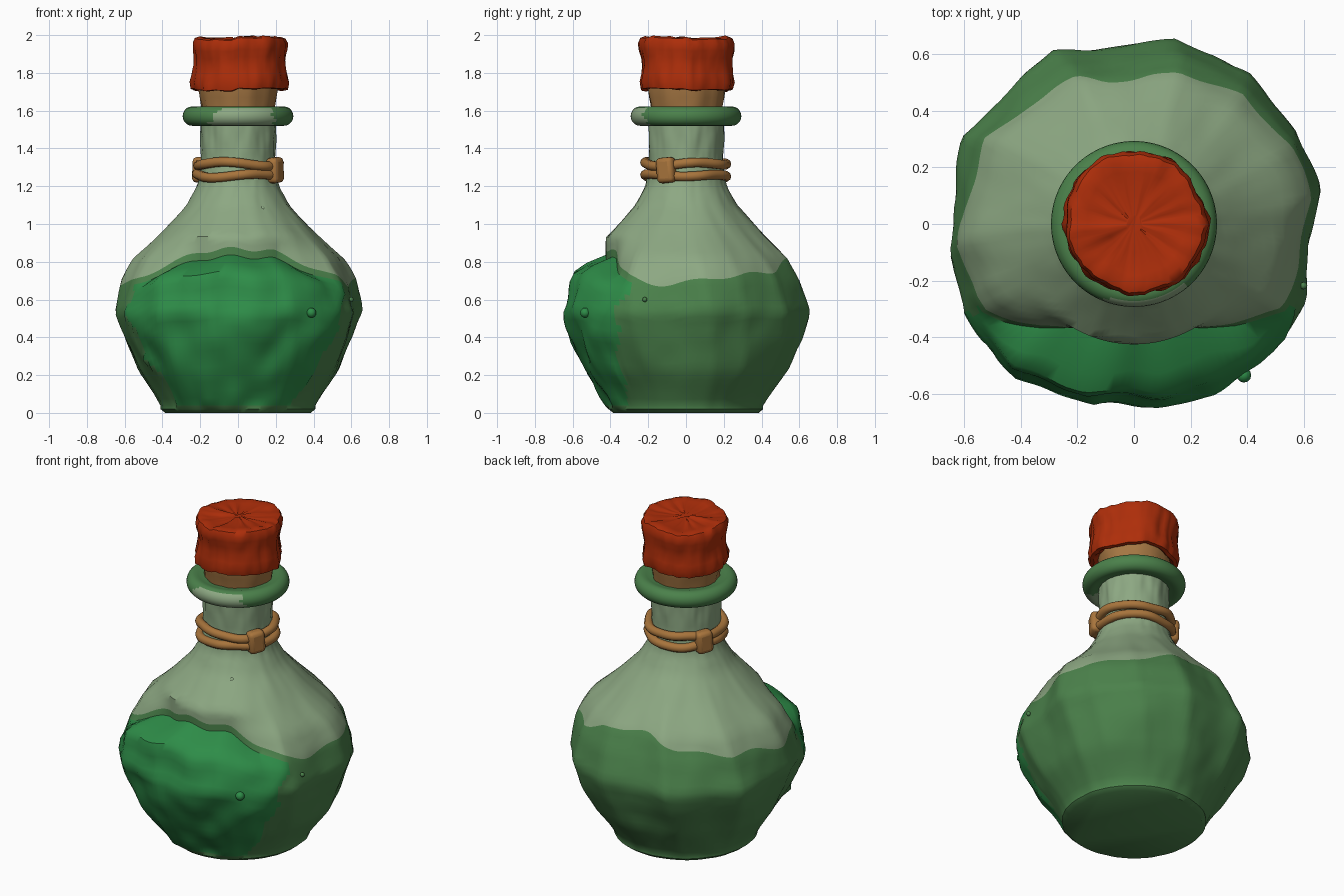
import bpy
import bmesh
import math
from math import sin, cos, radians, pi
from mathutils import Vector, noise

cube = bpy.data.objects.get("Cube")
if cube:
    bpy.data.objects.remove(cube, do_unlink=True)


def material(name, rgb):
    m = bpy.data.materials.new(name)
    m.use_nodes = True
    m.diffuse_color = (*rgb, 1)
    m.node_tree.nodes["Principled BSDF"].inputs["Base Color"].default_value = (*rgb, 1)
    return m


PALE = material("pale glass", (0.265, 0.39, 0.225))
GREEN = material("green glass", (0.07, 0.22, 0.07))
LIQUID = material("bright liquid", (0.027, 0.265, 0.065))
WAX = material("red wax", (0.42, 0.027, 0.003))
CORK = material("cork", (0.37, 0.18, 0.055))
ROPE = material("rope", (0.39, 0.175, 0.045))


def smooth(obj, angle=40):
    bpy.ops.object.select_all(action='DESELECT')
    obj.select_set(True)
    bpy.context.view_layer.objects.active = obj
    bpy.ops.object.shade_smooth_by_angle(angle=radians(angle))


def lathe(name, rows, segs, point, mats, rule=lambda i, a: 0):
    """Closed ring surface; point(angle, row) gives a location, rule gives a material slot."""
    bm = bmesh.new()
    angles = [2 * pi * j / segs for j in range(segs)]
    rings = [[bm.verts.new(point(a, i)) for a in angles] for i in range(rows)]
    for i in range(rows - 1):
        for j in range(segs):
            k = (j + 1) % segs
            f = bm.faces.new((rings[i][j], rings[i][k], rings[i + 1][k], rings[i + 1][j]))
            f.material_index = rule(i, angles[j])
    bm.faces.new(rings[0][::-1]).material_index = rule(0, 0)
    bm.faces.new(rings[-1]).material_index = rule(rows - 2, 0)
    mesh = bpy.data.meshes.new(name)
    bm.to_mesh(mesh)
    bm.free()
    obj = bpy.data.objects.new(name, mesh)
    bpy.context.collection.objects.link(obj)
    for m in mats:
        mesh.materials.append(m)
    smooth(obj)


def interp(profile, z):
    for (z0, r0), (z1, r1) in zip(profile, profile[1:]):
        if z <= z1:
            return r0 + (r1 - r0) * max(0, z - z0) / (z1 - z0)
    return profile[-1][1]


def lump(a, z, freq, seed=0):
    return noise.noise(Vector((cos(a) * freq, sin(a) * freq, z * freq * 1.5 + seed)))


# Bottle body: irregular many-sided belly blending into a round neck
BODY = [(0, .385), (.015, .41), (.04, .412), (.1, .45), (.22, .54), (.4, .63), (.53, .675),
        (.7, .62), (.82, .55), (.95, .415), (1.1, .272), (1.2, .215), (1.32, .195), (1.54, .2)]
CORNERS = [radians(d) for d in (11, 29, 53, 78, 115, 153, 189, 207, 232, 257, 296, 318, 334, 371)]
LOW, HIGH = 22, 24


def facet(a):
    a = (a - CORNERS[0]) % (2 * pi) + CORNERS[0]
    for c0, c1 in zip(CORNERS, CORNERS[1:]):
        if a <= c1:
            return cos((c1 - c0) / 2) / cos(a - (c0 + c1) / 2)
    return 1


def from_front(a):
    return math.degrees((a + pi / 2 + pi) % (2 * pi) - pi)


def fill_line(a):
    rise = .065 * max(0, -sin(a)) ** 3
    return .755 - .065 * cos(2 * a) + .018 * sin(5 * a) + .012 * sin(11 * a + 1) + rise


def in_patch(i, a):
    d = from_front(a) + 2 * sin(i * .9)
    return 2 <= i < LOW - 1 and -66 + (LOW - i) * .8 < d < 62 - (LOW - i) * .9


def body_point(a, i):
    if i < 2:
        z = (0, .02)[i]
    elif i <= LOW:
        z = .04 + (fill_line(a) - .04) * (i - 2) / (LOW - 2)
    else:
        z = fill_line(a) + (1.54 - fill_line(a)) * (i - LOW) / HIGH
    r = interp(BODY, z)
    belly = max(0, min(1, z / .3)) * max(0, min(1, (1.15 - z) / .4))
    r *= 1 + belly * (facet(a + .25 * (z - .53)) - 1)
    r += belly * .028 * lump(a, z, 2.2) + .004 * lump(a, z, 6, 4)
    # Upright step above the liquid, and rougher liquid surface
    front = max(0, min(1, (60 - abs(from_front(a))) / 30))
    if i >= LOW - 1:
        r += front * (min(r, .425) - r)
    elif in_patch(i, a):
        r += .008 + .03 * lump(a, z, 4, 9)
        if i == LOW - 2:
            r -= .04 * front
    # Shallow flutes under the lip
    r += .006 * sin(9 * a) * max(0, 1 - abs(z - 1.45) / .1)
    return r * cos(a), r * sin(a), z


lathe("bottle_body", LOW + HIGH + 1, 144, body_point, (PALE, GREEN, LIQUID),
      lambda i, a: 0 if i >= LOW else 2 if in_patch(i, a) else 1)

# Rolled lip with a worn pale area at the front
LIP_STEPS = 14


def lip_point(a, i):
    t = radians(-130 + 260 * i / LIP_STEPS)
    r = .245 + .048 * cos(t)
    if i in (0, LIP_STEPS):
        r = .19
    return r * cos(a), r * sin(a), 1.571 + .051 * sin(t)


lathe("bottle_lip", LIP_STEPS + 1, 80, lip_point, (GREEN, PALE),
      lambda i, a: int(i < 10 and -44 + i * 2.5 < from_front(a) + 3 * sin(i * 2) < 42 - i * .6))


# Cork and its wax cap
def lumpy_lathe(name, profile, segs, mat, rough, freq, wave=0):
    def point(a, i):
        r, z = profile[i]
        r += rough * min(1, r * 5) * (lump(a, z, freq) + .45 * lump(a, z, freq * 4, 7))
        dz = wave * (lump(a, 0, freq * .6, 3) + .5 * lump(a, r, freq * 3, 5))
        return r * cos(a), r * sin(a), z + dz
    lathe(name, len(profile), segs, point, (mat,))


lumpy_lathe("cork", [(.185, 1.58), (.19, 1.63), (.198, 1.67), (.205, 1.72), (.205, 1.8)],
            48, CORK, .012, 2.5)
CAP = [(.19, 1.735), (.225, 1.71), (.247, 1.713), (.255, 1.75), (.247, 1.79), (.24, 1.84), (.242, 1.88),
       (.25, 1.92), (.252, 1.955), (.24, 1.98), (.215, 1.988), (.18, 1.982), (.1, 1.978), (.03, 1.98)]
lumpy_lathe("wax_cap", CAP, 84, WAX, .024, 1.6, .02)


# Two rope loops round the neck
def rope_loop(name, side):
    curve = bpy.data.curves.new(name, 'CURVE')
    curve.dimensions = '3D'
    curve.bevel_depth = .026
    curve.bevel_resolution = 3
    spline = curve.splines.new('POLY')
    count = 72
    spline.points.add(count - 1)
    for j, p in enumerate(spline.points):
        a = 2 * pi * j / count
        spread = .024 + .01 * abs(sin(a - KNOT))
        r = .214 + .004 * sin(7 * a + side)
        p.co = (r * cos(a), r * sin(a), 1.287 + side * spread + .008 * sin(3 * a + side), 1)
    spline.use_cyclic_u = True
    obj = bpy.data.objects.new(name, curve)
    bpy.context.collection.objects.link(obj)
    bpy.ops.object.select_all(action='DESELECT')
    obj.select_set(True)
    bpy.context.view_layer.objects.active = obj
    bpy.ops.object.convert(target='MESH')
    obj = bpy.context.view_layer.objects.active
    obj.data.materials.clear()
    obj.data.materials.append(ROPE)
    smooth(obj, 60)


KNOT = radians(-28)
rope_loop("upper_rope", 1)
rope_loop("lower_rope", -1)

# Wrapped knots on opposite sides
for name, a in (("left_knot", KNOT), ("right_knot", KNOT + pi)):
    bpy.ops.mesh.primitive_cube_add(size=1, location=(.222 * cos(a), .222 * sin(a), 1.285),
                                    rotation=(radians(5), 0, a))
    knot = bpy.context.object
    knot.name = name
    knot.dimensions = (.07, .1, .135)
    bpy.ops.object.transform_apply(location=False, rotation=False, scale=True)
    bevel = knot.modifiers.new("rounding", 'BEVEL')
    bevel.width = .024
    bevel.segments = 3
    knot.data.materials.append(ROPE)
    smooth(knot, 60)

# Small bubbles on the glass: angle, height, size, material
BUBBLES = [(-54, .53, .026, LIQUID), (-20, .6, .013, GREEN), (-35, 1.15, .012, PALE),
           (-62, 1.08, .014, PALE), (-130, .3, .014, LIQUID)]
for n, (deg, z, size, mat) in enumerate(BUBBLES):
    a = radians(deg)
    r = interp(BODY, z) - .015
    bpy.ops.mesh.primitive_uv_sphere_add(segments=12, ring_count=8, radius=size,
                                         location=(r * cos(a), r * sin(a), z))
    bubble = bpy.context.object
    bubble.name = f"bubble_{n + 1}"
    bubble.data.materials.append(mat)
    smooth(bubble, 60)
